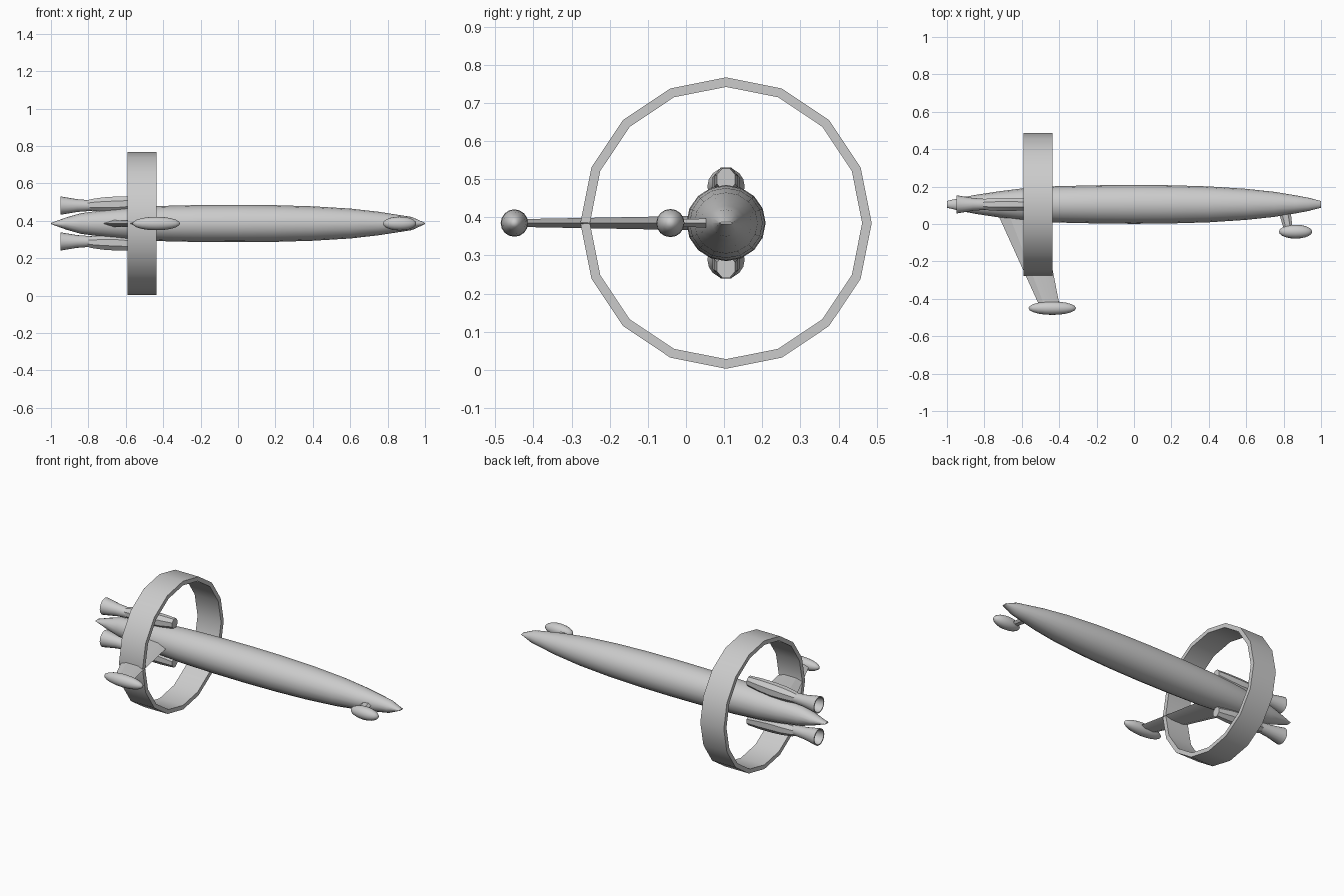
import bpy, bmesh, math
from mathutils import Vector

if "Cube" in bpy.data.objects:
    bpy.data.objects.remove(bpy.data.objects["Cube"])

AXIS_Y, AXIS_Z = 0.105, 0.385

hull_grey = bpy.data.materials.new("hull grey")
hull_grey.use_nodes = True
hull_grey.diffuse_color = (0.6, 0.6, 0.6, 1)
hull_grey.node_tree.nodes["Principled BSDF"].inputs["Base Color"].default_value = (0.6, 0.6, 0.6, 1)


def finish(name, bm, angle=35):
    bmesh.ops.recalc_face_normals(bm, faces=bm.faces)
    mesh = bpy.data.meshes.new(name)
    bm.to_mesh(mesh)
    bm.free()
    mesh.materials.append(hull_grey)
    obj = bpy.data.objects.new(name, mesh)
    bpy.context.collection.objects.link(obj)
    bpy.ops.object.select_all(action="DESELECT")
    obj.select_set(True)
    bpy.context.view_layer.objects.active = obj
    bpy.ops.object.shade_smooth_by_angle(angle=math.radians(angle))
    return obj


def loft(name, sections, sides, turn=0.0, closed=False):
    """Skin elliptical sections (x, centre y, centre z, half width, half height)."""
    bm = bmesh.new()
    rings = []
    for x, cy, cz, ry, rz in sections:
        angles = [2 * math.pi * (i + turn) / sides for i in range(sides)]
        rings.append([bm.verts.new((x, cy + ry * math.cos(a), cz + rz * math.sin(a)))
                      for a in angles])
    pairs = list(zip(rings, rings[1:]))
    if closed:
        pairs.append((rings[-1], rings[0]))
    else:
        bm.faces.new(rings[0])
        bm.faces.new(rings[-1])
    for a, b in pairs:
        for i in range(sides):
            j = (i + 1) % sides
            bm.faces.new((a[i], a[j], b[j], b[i]))
    return finish(name, bm)


def float_pod(name, centre, half_length, radius):
    bm = bmesh.new()
    bmesh.ops.create_uvsphere(bm, u_segments=16, v_segments=10, radius=1)
    for v in bm.verts:
        x, y, z = v.co
        v.co = Vector(centre) + Vector((z * half_length, x * radius, y * radius))
    finish(name, bm, 40)


def strut(name, root, tip):
    """Flat six-sided blade between two chords (rear x, front x, y, half thickness)."""
    bm = bmesh.new()
    loops = []
    for back, front, y, t in (root, tip):
        chord = front - back
        outline = [(0, 0), (0.25, 1), (0.75, 1), (1, 0), (0.75, -1), (0.25, -1)]
        loops.append([bm.verts.new((back + u * chord, y, AXIS_Z + s * t)) for u, s in outline])
    a, b = loops
    bm.faces.new(a)
    bm.faces.new(b)
    for i in range(6):
        j = (i + 1) % 6
        bm.faces.new((a[i], a[j], b[j], b[i]))
    finish(name, bm, 20)


# Long spindle hull, pinched to a level edge at both ends
hull = [(-1, .018, .003), (-.92, .037, .032), (-.84, .052, .055), (-.72, .07, .071),
        (-.6, .085, .084), (-.42, .097, .094), (-.2, .102, .099), (0, .104, .1),
        (.2, .102, .098), (.4, .096, .092), (.6, .083, .08), (.75, .067, .063),
        (.86, .049, .046), (.93, .036, .035), (1, .018, .003)]
loft("hull", [(x, AXIS_Y, AXIS_Z, ry, rz) for x, ry, rz in hull], 16)

# Ring around the tail
loft("tail_ring", [(x, AXIS_Y, AXIS_Z, r, r) for x, r in
                   ((-.59, .382), (-.435, .382), (-.435, .357), (-.59, .357))],
     16, closed=True)

# Upper and lower engines with hollow nozzles
engine = [(-.82, .097, .026, .026), (-.78, .1, .034, .034), (-.72, .102, .038, .041),
          (-.65, .103, .038, .045), (-.57, .108, .034, .041), (-.49, .115, .026, .031)]
nozzle = [(-.78, .028), (-.86, .034), (-.95, .049), (-.95, .043), (-.84, .026)]
for side, word in ((1, "upper"), (-1, "lower")):
    loft(word + "_engine", [(x, AXIS_Y, AXIS_Z + side * off, ry, rz)
                            for x, off, ry, rz in engine], 8, 0.5)
    loft(word + "_nozzle", [(x, AXIS_Y, AXIS_Z + side * .096, r, r) for x, r in nozzle], 16)

# Outrigger pods on the right side, with their struts
strut("rear_strut", (-.745, -.5, .09, .02), (-.5, -.395, -.45, .01))
float_pod("rear_pod", (-.437, -.45, AXIS_Z), .127, .036)
strut("front_strut", (.765, .835, .09, .013), (.805, .85, -.04, .009))
float_pod("front_pod", (.864, -.041, AXIS_Z), .089, .037)
